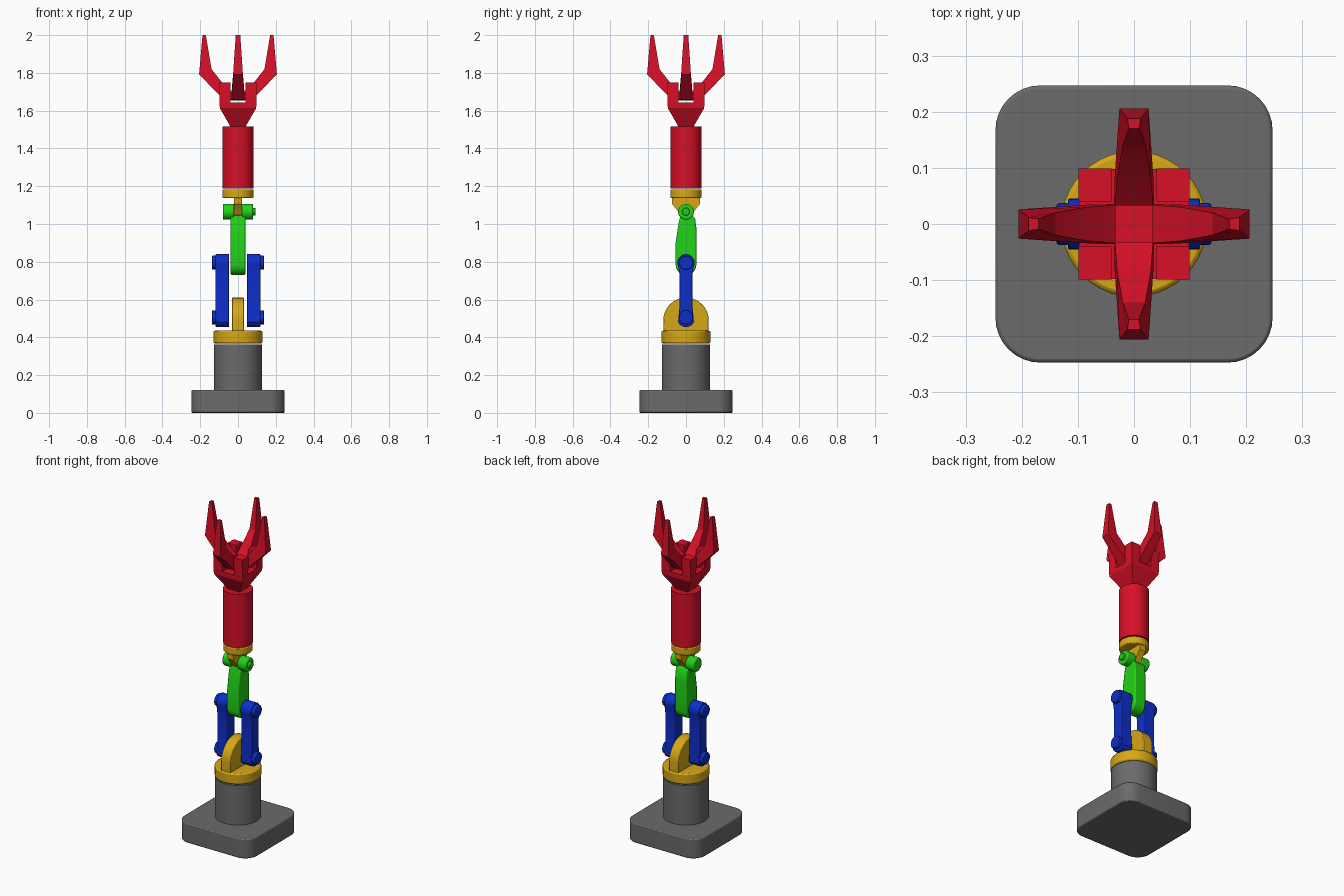
import bpy, bmesh, math
from mathutils import Matrix

if "Cube" in bpy.data.objects:
    bpy.data.objects.remove(bpy.data.objects["Cube"])


def material(name, rgb):
    m = bpy.data.materials.new(name)
    m.diffuse_color = (*rgb, 1)
    m.use_nodes = True
    m.node_tree.nodes["Principled BSDF"].inputs["Base Color"].default_value = m.diffuse_color
    return m


GREY = material("grey", (0.145, 0.145, 0.145))
YELLOW = material("yellow", (0.68, 0.39, 0.008))
GREEN = material("green", (0.015, 0.65, 0.008))
BLUE = material("blue", (0.004, 0.028, 0.6))
RED = material("red", (0.68, 0.005, 0.02))


def finish(name, bm, mat, bevel=0.0, angle=35):
    """Turn a bmesh into a smooth-by-angle object with an optional edge bevel."""
    bmesh.ops.recalc_face_normals(bm, faces=bm.faces)
    me = bpy.data.meshes.new(name)
    bm.to_mesh(me)
    bm.free()
    ob = bpy.data.objects.new(name, me)
    bpy.context.collection.objects.link(ob)
    me.materials.append(mat)
    if bevel:
        b = ob.modifiers.new("edges", 'BEVEL')
        b.width, b.segments, b.limit_method = bevel, 2, 'ANGLE'
        b.angle_limit = math.radians(40)
    bpy.ops.object.select_all(action='DESELECT')
    ob.select_set(True)
    bpy.context.view_layer.objects.active = ob
    bpy.ops.object.shade_smooth_by_angle(angle=math.radians(angle))
    return ob


def lofted(name, rings, mat, bevel=0.0, angle=35):
    """Skin a list of equal-sized point rings and cap both ends."""
    bm = bmesh.new()
    vs = [[bm.verts.new(p) for p in r] for r in rings]
    n = len(vs[0])
    for a, b in zip(vs, vs[1:]):
        for i in range(n):
            bm.faces.new((a[i], a[(i + 1) % n], b[(i + 1) % n], b[i]))
    bm.faces.new(vs[0])
    bm.faces.new(vs[-1])
    return finish(name, bm, mat, bevel, angle)


def plate(name, outline, x0, x1, mat, bevel=0.0):
    """Extrude a (y, z) outline along x."""
    return lofted(name, [[(x, y, z) for y, z in outline] for x in (x0, x1)], mat, bevel)


def arc(cy, cz, r, a0, a1, n=12):
    return [(cy + r * math.cos(math.radians(a0 + (a1 - a0) * i / n)),
             cz + r * math.sin(math.radians(a0 + (a1 - a0) * i / n))) for i in range(n + 1)]


def pin(name, z, r, x0, x1, mat, bevel=0.004):
    return plate(name, arc(0, z, r, 0, 345, 23), x0, x1, mat, bevel)


def drum(name, r, z0, z1, mat, bevel=0.0):
    bm = bmesh.new()
    bmesh.ops.create_cone(bm, cap_ends=True, segments=40, radius1=r, radius2=r, depth=z1 - z0,
                          matrix=Matrix.Translation((0, 0, (z0 + z1) / 2)))
    return finish(name, bm, mat, bevel)


def square(h, z):
    return [(-h, -h, z), (h, -h, z), (h, h, z), (-h, h, z)]


# Base slab with rounded corners, and the pedestal
h, r = 0.247, 0.08
corners = [p for k, (sx, sy) in enumerate(((1, 1), (-1, 1), (-1, -1), (1, -1)))
           for p in arc(sx * (h - r), sy * (h - r), r, 90 * k, 90 * k + 90, 8)]
lofted("base_slab", [[(x, y, z) for x, y in corners] for z in (0, 0.12)], GREY, 0.006)
drum("pedestal", 0.128, 0.11, 0.363, GREY)

# Turntable with its shoulder fin
drum("turntable", 0.13, 0.368, 0.435, YELLOW, 0.008)
plate("shoulder_fin", [(-0.12, 0.42)] + arc(0, 0.49, 0.12, 180, 0, 20) + [(0.12, 0.42)],
      -0.032, 0.032, YELLOW, 0.004)

# Pair of lower arm links with pivot bosses
link = (arc(0, 0.5, 0.046, 205, 335) + [(0.035, 0.56), (0.035, 0.735)]
        + arc(0, 0.795, 0.046, -25, 205) + [(-0.035, 0.735), (-0.035, 0.56)])
for s, side in ((1, "right"), (-1, "left")):
    plate("lower_link_" + side, link, s * 0.047, s * 0.118, BLUE, 0.004)
    for z, end in ((0.505, "bottom"), (0.795, "top")):
        pin(f"link_boss_{end}_{side}", z, 0.037, s * 0.11, s * 0.138, BLUE)

# Upper arm with a forked wrist
plate("upper_arm", arc(0.0, 0.785, 0.055, 180, 360)
      + [(0.056, 0.97), (0.048, 1.03), (0.03, 1.05), (-0.028, 1.05), (-0.04, 1.0), (-0.055, 0.9)],
      -0.039, 0.039, GREEN, 0.008)
for s, side in ((1, "right"), (-1, "left")):
    pin("wrist_fork_" + side, 1.065, 0.042, s * 0.021, s * 0.08, GREEN, 0.006)
pin("wrist_pin", 1.065, 0.02, -0.06, 0.093, GREEN)

# Wrist tab and collar
plate("wrist_tab", [(0.075, 1.14), (0.073, 1.105)] + arc(0, 1.08, 0.045, -15, -165, 10)
      + [(-0.073, 1.105), (-0.075, 1.14)], -0.02, 0.02, YELLOW)
drum("wrist_collar", 0.082, 1.138, 1.183, YELLOW, 0.005)

# Forearm drum and the flared square hand
drum("forearm", 0.083, 1.187, 1.515, RED)
lofted("hand_flare", [square(0.037, 1.51), square(0.096, 1.613), square(0.098, 1.643)],
       RED, angle=10)
for sx in (-1, 1):
    for sy in (-1, 1):
        rings = [[(sx * x, sy * y, z) for x, y in ((0.04, 0.04), (b, 0.04), (b, b), (0.04, b))]
                 for b, z in ((0.097, 1.63), (0.099, 1.75))]
        lofted("hand_post", rings, RED, angle=10)

# Four bent claws: outer radius, z, inner radius, z, outer and inner half-width
sections = [(0.033, 1.655, 0.033, 1.70, 0.036, 0.034), (0.075, 1.658, 0.085, 1.75, 0.035, 0.03),
            (0.206, 1.792, 0.14, 1.82, 0.026, 0.02), (0.188, 2.0, 0.17, 2.0, 0.012, 0.009)]
for k in range(4):
    rot = Matrix.Rotation(k * math.pi / 2, 3, 'Z')
    rings = [[rot @ Matrix.Identity(3) @ v for v in map(
        lambda p: Matrix.Translation(p).to_translation(),
        ((ro, -wo, zo), (ro, wo, zo), (ri, wi, zi), (ri, -wi, zi)))]
        for ro, zo, ri, zi, wo, wi in sections]
    lofted("claw", rings, RED, angle=20)
